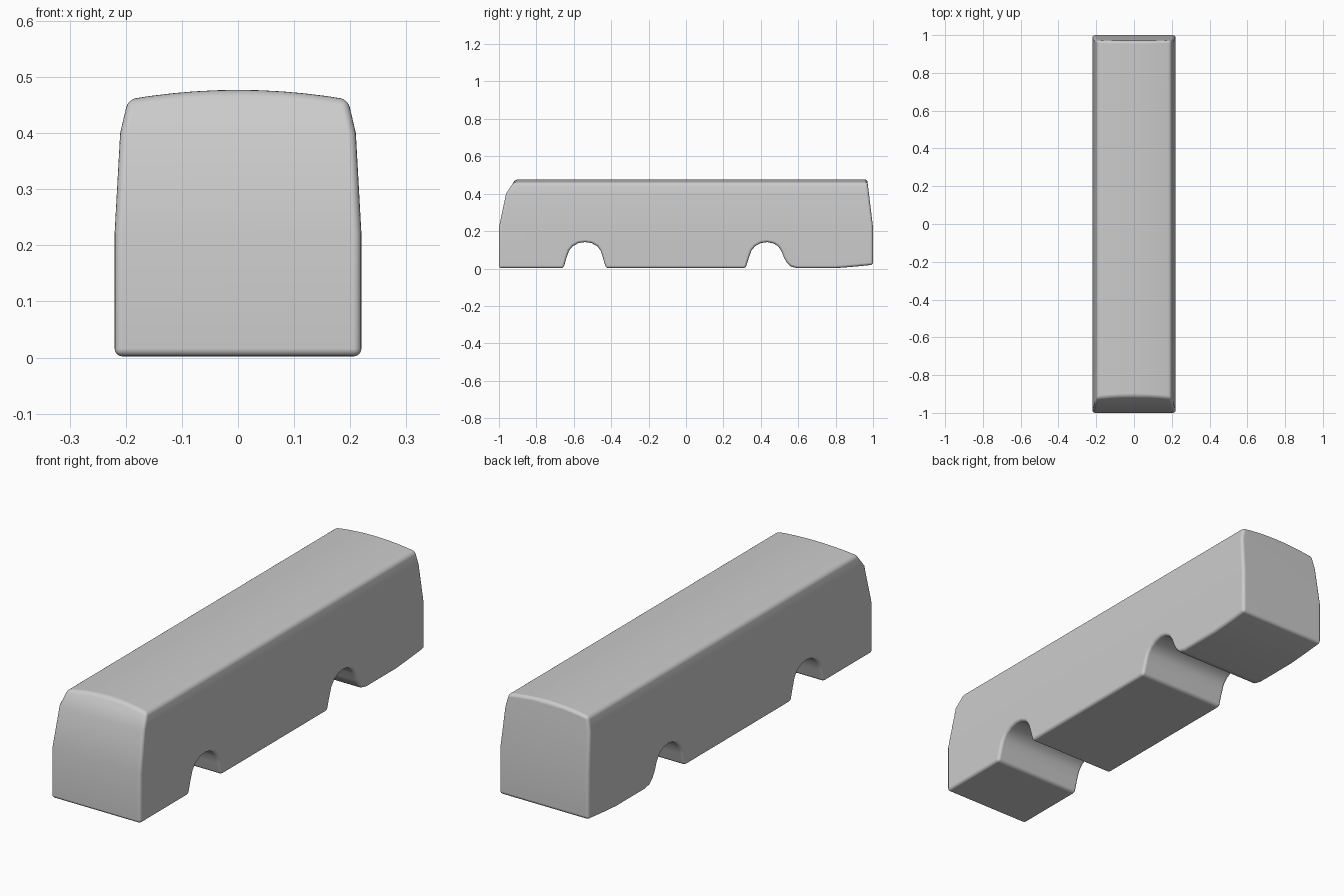
import bpy, bmesh
from mathutils import Vector

if "Cube" in bpy.data.objects:
    bpy.data.objects.remove(bpy.data.objects["Cube"])


def prism(name, points, axis, half):
    """Extrude a closed outline along x (points are y,z) or y (points are x,z)."""
    bm = bmesh.new()
    place = (lambda s, p: (s, p[0], p[1])) if axis == 'x' else (lambda s, p: (p[0], s, p[1]))
    face = bm.faces.new([bm.verts.new(place(-half, p)) for p in points])
    ext = bmesh.ops.extrude_face_region(bm, geom=[face])
    verts = [v for v in ext['geom'] if isinstance(v, bmesh.types.BMVert)]
    offset = Vector((2 * half, 0, 0)) if axis == 'x' else Vector((0, 2 * half, 0))
    bmesh.ops.translate(bm, verts=verts, vec=offset)
    bmesh.ops.recalc_face_normals(bm, faces=bm.faces)
    mesh = bpy.data.meshes.new(name)
    bm.to_mesh(mesh)
    bm.free()
    obj = bpy.data.objects.new(name, mesh)
    bpy.context.collection.objects.link(obj)
    return obj


# Side outline: windscreen, tail and two wheel arches (runs past the roof)
front_arch = [(-.655, .002), (-.638, .06), (-.625, .096), (-.605, .12), (-.575, .136), (-.54, .141),
              (-.505, .136), (-.475, .12), (-.457, .096), (-.445, .06), (-.428, .002)]
rear_arch = [(.319, .002), (.337, .06), (.35, .096), (.37, .12), (.4, .136), (.435, .141),
             (.468, .134), (.494, .118), (.511, .092), (.524, .058), (.54, .03), (.562, .01), (.595, .002)]
side = ([(-1, .002)] + front_arch + rear_arch +
        [(.8, .002), (.9, .01), (1, .02), (1, .22), (.969, .475), (.954, .6),
         (-.823, .6), (-.913, .475), (-.962, .4), (-1, .22)])
body = prism("bus_body", side, 'x', .4)

# Cross-section: leaning walls and crowned roof
roof = [(.196 - .0392 * i, .477 - .017 * (1 - i / 5) ** 2) for i in range(5)]
right = [(.22, -.1), (.22, .22), (.21, .4)] + roof
section = right + [(0, .477)] + [(-x, z) for x, z in reversed(right)]
cutter = prism("section_cutter", section, 'y', 1.2)
cutter.hide_render = True

# Keep the shared volume of both outlines
cut = body.modifiers.new("section", 'BOOLEAN')
cut.operation = 'INTERSECT'
cut.solver = 'EXACT'
cut.object = cutter
bpy.context.view_layer.objects.active = body
body.select_set(True)
bpy.ops.object.modifier_apply(modifier=cut.name)
bpy.data.objects.remove(cutter)

# Rounded edges with smooth shading
bevel = body.modifiers.new("rounding", 'BEVEL')
bevel.width = .014
bevel.segments = 4
bevel.limit_method = 'ANGLE'
bevel.angle_limit = .6
bevel.use_clamp_overlap = False
for poly in body.data.polygons:
    poly.use_smooth = True
normals = body.modifiers.new("normals", 'WEIGHTED_NORMAL')
normals.keep_sharp = False
